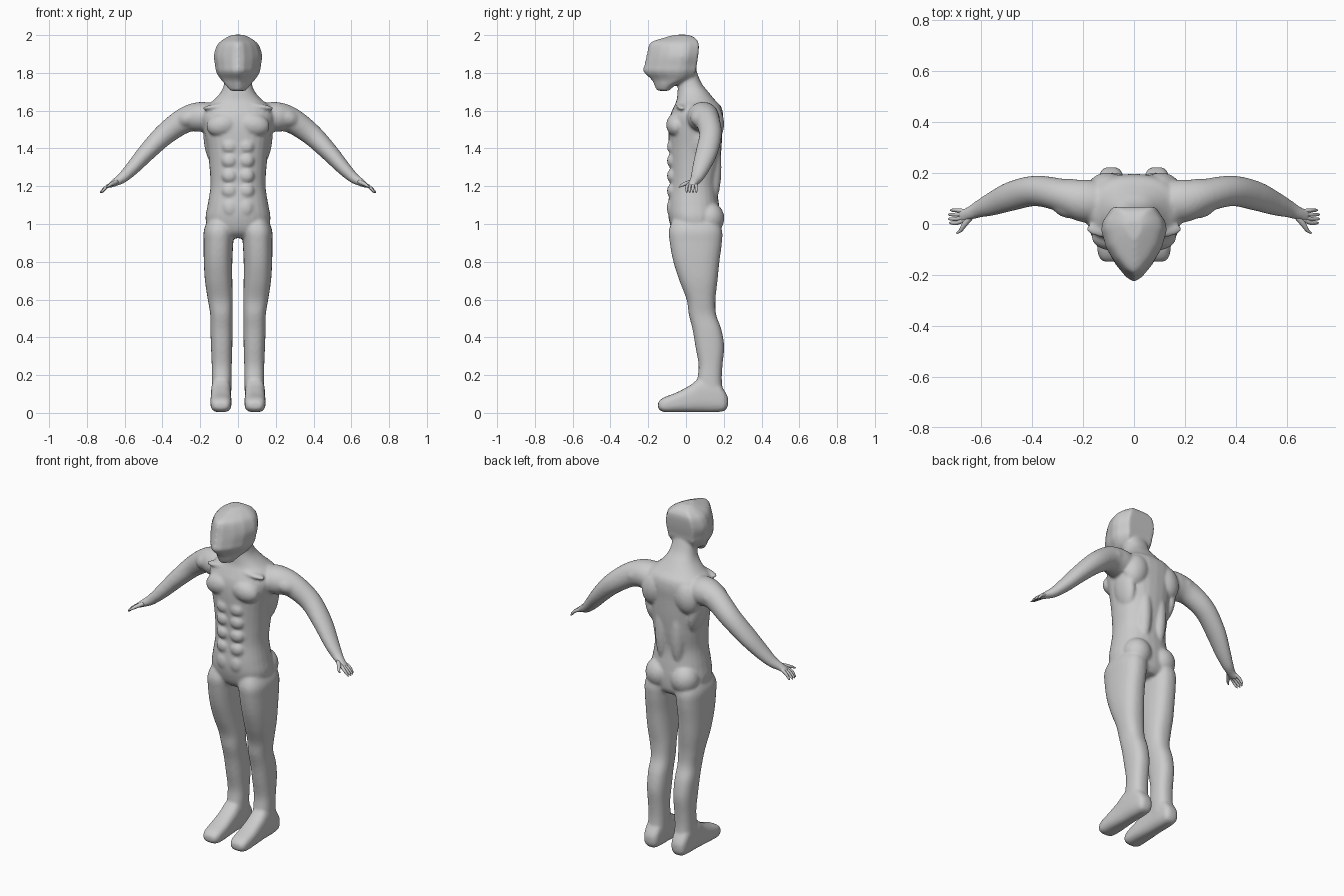
import bpy, bmesh, math
from mathutils import Vector, Matrix

if "Cube" in bpy.data.objects:
    bpy.data.objects.remove(bpy.data.objects["Cube"])


def spline(rows, steps):
    """Smoothly interpolate rows of numbers (Catmull-Rom)."""
    out = []
    n = len(rows)
    for i in range(n - 1):
        a, b, c, d = rows[max(i - 1, 0)], rows[i], rows[i + 1], rows[min(i + 2, n - 1)]
        for k in range(steps):
            t = k / steps
            out.append([0.5 * (2 * q + (r - p) * t + (2 * p - 5 * q + 4 * r - s) * t * t
                               + (3 * q - p - 3 * r + s) * t ** 3)
                        for p, q, r, s in zip(a, b, c, d)])
    out.append(list(rows[-1]))
    return out


def skin(bm, rings):
    """Bridge closed rings of points and cap both ends."""
    loops = [[bm.verts.new(p) for p in r] for r in rings]
    faces = [bm.faces.new(loops[0]), bm.faces.new(loops[-1])]
    n = len(loops[0])
    for a, b in zip(loops, loops[1:]):
        for i in range(n):
            faces.append(bm.faces.new((a[i], a[(i + 1) % n], b[(i + 1) % n], b[i])))
    bmesh.ops.recalc_face_normals(bm, faces=faces)


def oval(c, u, v, e=2.0, n=28):
    """Superellipse ring around c with half axes u and v."""
    pts = []
    for i in range(n):
        a = 2 * math.pi * i / n
        ca, sa = math.cos(a), math.sin(a)
        pts.append(c + u * math.copysign(abs(ca) ** (2 / e), ca)
                   + v * math.copysign(abs(sa) ** (2 / e), sa))
    return pts


def column(bm, rows, side=1, e=2.3):
    """Upright loft; rows are z, y front, y back, x inner, x outer."""
    skin(bm, [oval(Vector((side * (x0 + x1) / 2, (yf + yb) / 2, z)),
                   Vector(((x1 - x0) / 2, 0, 0)), Vector((0, (yb - yf) / 2, 0)), e)
              for z, yf, yb, x0, x1 in spline(rows, 5)])


def tube(bm, rows, side=1, steps=5, n=28):
    """Limb along a path; rows are x, y, z, radius, radius across."""
    rows = spline(rows, steps)
    pts = [Vector(r[:3]) for r in rows]
    rings = []
    for i, r in enumerate(rows):
        t = (pts[min(i + 1, len(pts) - 1)] - pts[max(i - 1, 0)]).normalized()
        u = t.cross(Vector((0, 1, 0))).normalized()
        v = t.cross(u)
        rings.append([Vector((side * p.x, p.y, p.z))
                      for p in oval(pts[i], u * r[3], v * r[4], 2, n)])
    skin(bm, rings)


def muscle(bm, c, r, tilt=0):
    """Ellipsoid bulge mirrored to both sides; tilt leans it in the front plane."""
    for s in (1, -1):
        m = (Matrix.Translation((s * c[0], c[1], c[2]))
             @ Matrix.Rotation(s * math.radians(tilt), 4, 'Y') @ Matrix.Diagonal((*r, 1)))
        bmesh.ops.create_uvsphere(bm, u_segments=24, v_segments=14, radius=1, matrix=m)


def make(name, bm):
    me = bpy.data.meshes.new(name)
    bm.to_mesh(me)
    bm.free()
    me.polygons.foreach_set("use_smooth", [True] * len(me.polygons))
    ob = bpy.data.objects.new(name, me)
    bpy.context.collection.objects.link(ob)
    return ob


body = bmesh.new()

# Torso and neck
torso = [(.925, -.03, .15, .10), (.96, -.07, .175, .155), (1.03, -.092, .18, .172),
         (1.1, -.095, .175, .161), (1.2, -.085, .165, .146), (1.3, -.085, .178, .151),
         (1.4, -.09, .188, .162), (1.5, -.093, .193, .182), (1.57, -.085, .197, .195),
         (1.62, -.065, .187, .175), (1.655, -.05, .155, .13), (1.7, -.045, .118, .09),
         (1.75, -.042, .08, .072), (1.84, -.05, .045, .065)]
column(body, [(z, f, b, -w, w) for z, f, b, w in torso])

# Chest, abdominals, back and seat
muscle(body, (.083, -.05, 1.525), (.085, .055, .062), 12)
muscle(body, (.09, -.02, 1.625), (.1, .035, .016), 8)
for z in (1.41, 1.335, 1.255, 1.175):
    muscle(body, (.044, -.068, z), (.043, .033, .041))
muscle(body, (.04, -.06, 1.085), (.05, .042, .06))
muscle(body, (.105, .14, 1.53), (.075, .062, .1), -15)
muscle(body, (.05, .135, 1.3), (.045, .053, .2))
muscle(body, (.083, .125, 1.03), (.08, .078, .085))
muscle(body, (.14, .09, 1.43), (.04, .075, .12), 8)

# Head
outline = [(0, 0), (.25, .06), (.6, .24), (.85, .43), (1, .68), (.96, .8), (.68, 1), (.3, 1)]
outline += [(-x, y) for x, y in reversed(outline[1:])]
head = [(1.705, -.155, -.09, .042), (1.735, -.168, -.055, .066), (1.765, -.185, .02, .092),
        (1.805, -.226, .05, .116), (1.84, -.222, .056, .122), (1.89, -.21, .064, .129),
        (1.94, -.2, .068, .115), (1.965, -.182, .063, .095), (1.987, -.115, .045, .062),
        (2.002, -.06, .01, .03)]
skin(body, [[(w * x, f + (b - f) * y, z) for x, y in outline]
            for z, f, b, w in spline(head, 4)])

# Legs, feet and arms
leg = [(1.04, -.06, .16, .03, .15), (.97, -.09, .19, .02, .18), (.9, -.086, .19, .025, .182),
       (.8, -.067, .177, .03, .181), (.7, -.035, .167, .03, .175), (.6, .003, .156, .028, .16),
       (.52, .015, .16, .029, .147), (.44, .035, .188, .029, .146), (.35, .05, .202, .03, .143),
       (.25, .067, .193, .033, .139), (.17, .06, .19, .034, .139), (.08, .06, .2, .036, .14)]
foot = [(.223, .04, .08, .022), (.205, .012, .115, .042), (.16, .004, .17, .05),
        (.08, .004, .185, .053), (.02, .004, .145, .054), (-.05, .004, .108, .056),
        (-.11, .004, .085, .053), (-.135, .012, .07, .044), (-.148, .025, .055, .03)]
arm = [(.12, .085, 1.56, .075, .08), (.2, .092, 1.567, .079, .084), (.28, .112, 1.55, .068, .066),
       (.385, .13, 1.477, .058, .06), (.48, .11, 1.383, .048, .058), (.555, .08, 1.3, .038, .047),
       (.61, .058, 1.246, .029, .034), (.65, .04, 1.221, .021, .026), (.685, .03, 1.2, .012, .028)]
for s in (1, -1):
    column(body, leg, s, 2.4)
    skin(body, [oval(Vector((s * .09, y, (z0 + z1) / 2)), Vector((w, 0, 0)),
                     Vector((0, 0, (z1 - z0) / 2)), 2.8) for y, z0, z1, w in spline(foot, 5)])
    tube(body, arm, s)
muscle(body, (.25, .1, 1.565), (.085, .078, .058), 20)

# Fuse the body into one smooth skin
ob = make("body", body)
mod = ob.modifiers.new("fuse", 'REMESH')
mod.mode = 'VOXEL'
mod.voxel_size = .008
mod.use_smooth_shade = True
mod = ob.modifiers.new("soften", 'SMOOTH')
mod.factor = .5
mod.iterations = 6

# Fingers and thumbs
for s, name in ((1, "left_fingers"), (-1, "right_fingers")):
    bm = bmesh.new()
    for y, reach in ((.054, .722), (.037, .73), (.02, .73), (.004, .725)):
        tube(bm, [(.66, .035 + (y - .03) * .6, 1.215, .01, .009), (.695, y, 1.197, .009, .008),
                  (reach - .008, y, 1.174, .006, .006), (reach, y, 1.166, .002, .002)], s, 3, 10)
    tube(bm, [(.64, .03, 1.225, .012, .012), (.665, .0, 1.214, .011, .011),
              (.682, -.026, 1.203, .007, .007), (.697, -.036, 1.195, .003, .003)], s, 3, 10)
    make(name, bm)
